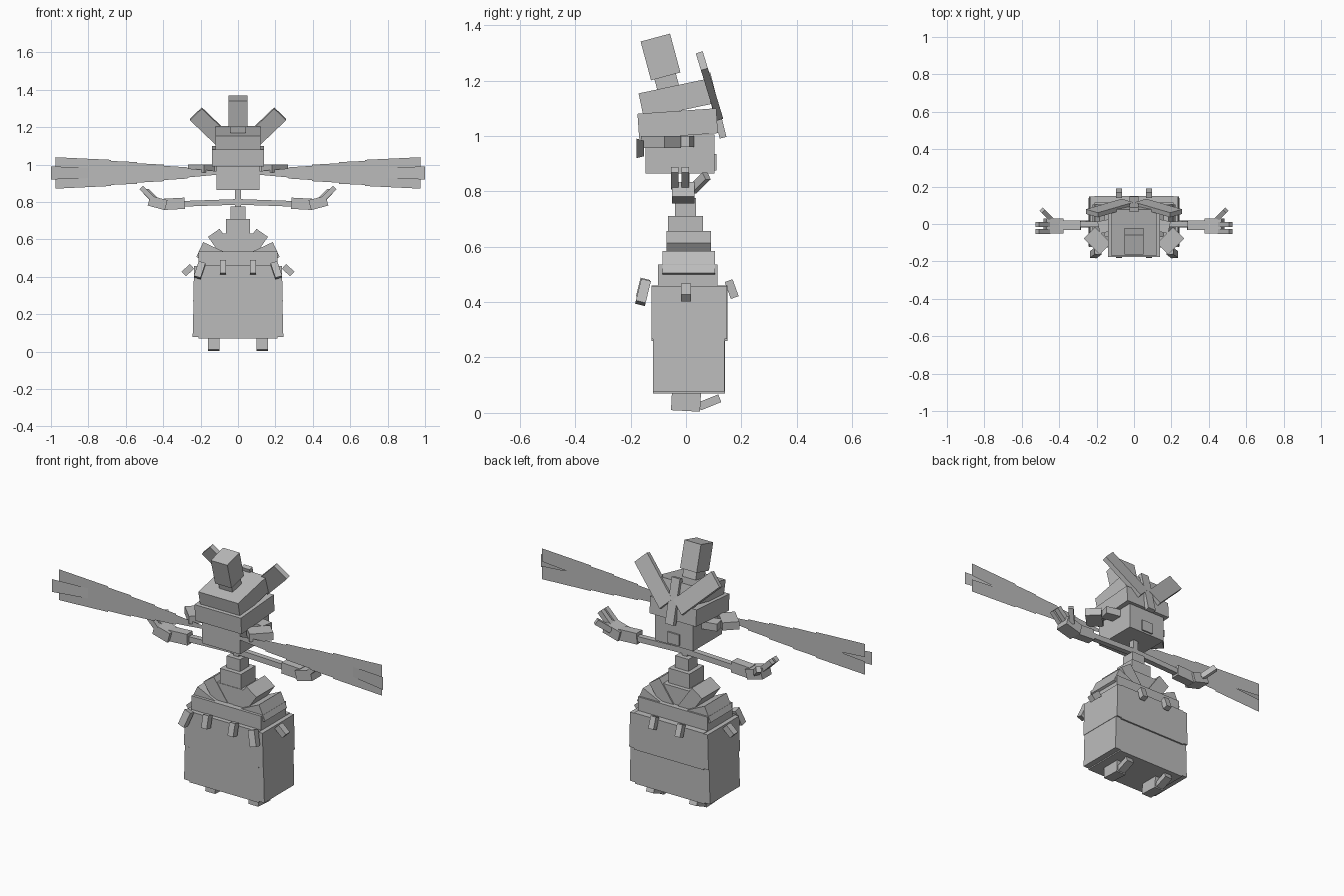
import bpy
import bmesh
from math import radians, sin, cos
from mathutils import Matrix, Euler, Vector

cube = bpy.data.objects.get("Cube")
if cube:
    bpy.data.objects.remove(cube, do_unlink=True)

# One plain grey for the whole figure
grey = bpy.data.materials.new("plain_grey")
grey.use_nodes = True
tone = (0.5, 0.5, 0.5, 1)
grey.diffuse_color = tone
grey.node_tree.nodes["Principled BSDF"].inputs["Base Color"].default_value = tone


def finish(name, bm):
    mesh = bpy.data.meshes.new(name)
    bm.to_mesh(mesh)
    bm.free()
    mesh.materials.append(grey)
    obj = bpy.data.objects.new(name, mesh)
    bpy.context.collection.objects.link(obj)


def box(name, centre, size, turn=(0, 0, 0)):
    """Box turned about y, then x, then z, in degrees."""
    bm = bmesh.new()
    spin = Euler([radians(a) for a in turn], 'YXZ').to_matrix().to_4x4()
    place = Matrix.Translation(centre) @ spin @ Matrix.Diagonal((*size, 1))
    bmesh.ops.create_cube(bm, size=1, matrix=place)
    finish(name, bm)


def pair(name, centre, size, turn=(0, 0, 0)):
    """The same box on both sides."""
    x, y, z = centre
    rx, ry, rz = turn
    box("left_" + name, centre, size, turn)
    box("right_" + name, (-x, y, z), size, (rx, -ry, -rz))


def plate(name, points):
    """Thin sheet on both sides."""
    for side, s in (("left_", 1), ("right_", -1)):
        bm = bmesh.new()
        bm.faces.new([bm.verts.new((s * x, y, z)) for x, y, z in points])
        bmesh.ops.recalc_face_normals(bm, faces=bm.faces)
        finish(side + name, bm)


# Feet
pair("foot", (0.13, 0.0, 0.042), (0.06, 0.105, 0.07), (-3, 0, 0))
pair("heel", (0.13, 0.085, 0.038), (0.045, 0.08, 0.03), (22, 0, 0))

# Wide skirt in two layers, with slightly flared sides
box("skirt_lower", (0, 0.01, 0.17), (0.42, 0.26, 0.2))
box("skirt_upper", (0, 0.012, 0.36), (0.42, 0.274, 0.2))
pair("skirt_lower_side", (0.15, 0.01, 0.17), (0.18, 0.258, 0.19), (0, -1.5, 0))
pair("skirt_upper_side", (0.147, 0.012, 0.36), (0.18, 0.272, 0.19), (0, -1.5, 0))

# Tassels around the top of the skirt
pair("front_outer_tassel", (0.205, -0.155, 0.435), (0.038, 0.036, 0.085), (-14, -18, 0))
pair("front_inner_tassel", (0.08, -0.155, 0.45), (0.034, 0.036, 0.07), (-14, 0, 0))
pair("back_tassel", (0.08, 0.165, 0.447), (0.032, 0.03, 0.065), (20, 0, 0))
pair("side_tassel", (0.268, 0, 0.435), (0.034, 0.036, 0.06), (0, -48, 0))

# Waist: a base, a fan of turned blocks and stacked tiers
box("waist_base", (0, 0.007, 0.495), (0.42, 0.215, 0.08))
for label, angle, width, depth in (("low", 25, 0.088, 0.19), ("high", 55, 0.075, 0.16)):
    a = radians(angle)
    pair("waist_fan_" + label, (0.113 * cos(a), 0.01, 0.45 + 0.113 * sin(a)),
         (0.225, depth, width), (0, -angle, 0))
box("waist_core", (0, 0.008, 0.55), (0.16, 0.15, 0.16))
box("chest_tier", (0, -0.002, 0.66), (0.126, 0.125, 0.1))
box("shoulder_tier", (0, -0.002, 0.735), (0.08, 0.076, 0.08))
box("neck", (0, -0.002, 0.82), (0.03, 0.03, 0.11))

# Arms and hands
pair("upper_arm", (0.15, -0.002, 0.795), (0.3, 0.03, 0.03), (0, 2, 0))
pair("forearm", (0.34, -0.007, 0.79), (0.11, 0.05, 0.06), (0, 3, 0))
pair("hand", (0.43, -0.01, 0.795), (0.095, 0.08, 0.055), (0, -15, 0))
for i, y in enumerate((-0.04, -0.003)):
    pair("finger_%d" % (i + 1), (0.487, y, 0.847), (0.085, 0.027, 0.028), (0, -45, 0))
pair("thumb", (0.465, 0.048, 0.83), (0.09, 0.026, 0.03), (0, -35, 45))

# Head
box("jaw", (0, -0.022, 0.935), (0.23, 0.25, 0.14))
box("upper_head", (0, -0.03, 1.045), (0.28, 0.285, 0.09), (4, 0, 0))
box("back_tag", (0, 0.102, 0.905), (0.07, 0.018, 0.06))
pair("ear_base", (0.145, -0.01, 0.98), (0.09, 0.065, 0.04), (0, 0, -12))
pair("ear", (0.195, -0.09, 0.978), (0.12, 0.085, 0.042), (0, 0, 45))

# Hat
box("hat_brim", (0, -0.037, 1.135), (0.24, 0.255, 0.092), (12, 0, 0))
box("hat_stem", (0, -0.07, 1.195), (0.08, 0.08, 0.06), (15, 0, 0))
box("hat_crown", (0, -0.092, 1.285), (0.1, 0.11, 0.145), (15, 0, 0))

# Crest at the back of the head
pair("crest_blade", (0.13, 0.085, 1.18), (0.09, 0.026, 0.27), (17, 45, 0))
box("crest_spine", (0, 0.105, 1.11), (0.05, 0.025, 0.24), (14, 0, 0))

# Long side feathers: thin overlapping sheets that widen in steps
FACE, MID = -0.15, 0.955
STEPS = ((0.05, 0.004), (0.27, 0.024), (0.395, 0.038), (0.54, 0.052),
         (0.68, 0.064), (0.975, 0.084))
for direction, label in ((1, "upper"), (-1, "lower")):
    edge = []
    for x, h in STEPS:
        edge.append((x, FACE, MID + direction * h))
        if 0.1 < x < 0.9:
            edge.append((x, FACE, MID + direction * (h + 0.006)))
    tip = [(0.975, FACE, MID + direction * 0.012), (0.82, FACE, MID)]
    plate(label + "_feather", [(0.05, FACE, MID)] + edge + tip)
plate("middle_feather", [(0.8, FACE - 0.001, MID - 0.028), (1, -0.178, MID - 0.035),
                         (1, -0.178, MID + 0.035), (0.8, FACE - 0.001, MID + 0.028)])
